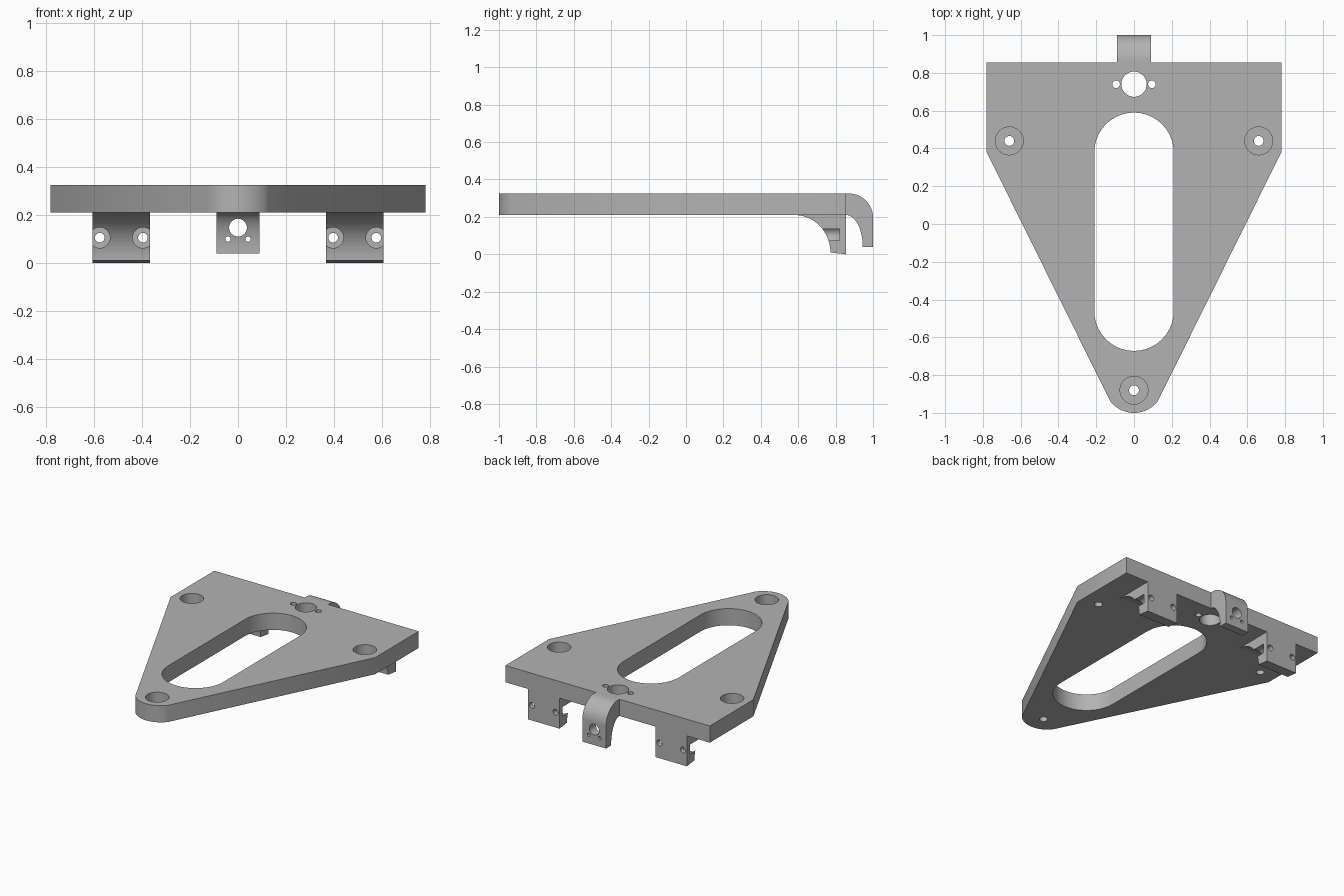
import bpy, bmesh
from math import sin, cos, pi, radians, atan2
from mathutils import Matrix, Vector

if "Cube" in bpy.data.objects:
    bpy.data.objects.remove(bpy.data.objects["Cube"])

grey = bpy.data.materials.new("matte grey")
grey.use_nodes = True
grey.diffuse_color = (0.45, 0.45, 0.45, 1)
grey.node_tree.nodes["Principled BSDF"].inputs["Base Color"].default_value = (0.45, 0.45, 0.45, 1)

BASE, TOP, BACK = 0.21, 0.325, 0.855


def arc(cx, cy, rx, ry, start, end, steps=20):
    """Points along an elliptical arc, angles in degrees."""
    angles = [radians(start + (end - start) * i / steps) for i in range(steps + 1)]
    return [(cx + rx * cos(a), cy + ry * sin(a)) for a in angles]


def extrude(name, points, low, high, axis="z"):
    """Solid from a profile: (x, y) along z, or (y, z) along x."""
    bm = bmesh.new()
    place = (lambda a, b: (a, b, low)) if axis == "z" else (lambda a, b: (low, a, b))
    face = bm.faces.new([bm.verts.new(place(a, b)) for a, b in points])
    moved = bmesh.ops.extrude_face_region(bm, geom=[face])["geom"]
    shift = Vector((0, 0, high - low)) if axis == "z" else Vector((high - low, 0, 0))
    bmesh.ops.translate(bm, vec=shift, verts=[v for v in moved if isinstance(v, bmesh.types.BMVert)])
    bmesh.ops.recalc_face_normals(bm, faces=bm.faces)
    mesh = bpy.data.meshes.new(name)
    bm.to_mesh(mesh)
    bm.free()
    mesh.materials.append(grey)
    obj = bpy.data.objects.new(name, mesh)
    bpy.context.collection.objects.link(obj)
    return obj


def drill(x, across, r, low, high, axis="z"):
    """Round cutter along z at (x, y), or along y at (x, z)."""
    obj = extrude("drill", arc(0, 0, r, r, 0, 348.75, 31), low, high)
    if axis == "y":
        obj.data.transform(Matrix.Rotation(radians(-90), 4, "X"))
        obj.data.transform(Matrix.Translation((x, 0, across)))
    else:
        obj.data.transform(Matrix.Translation((x, across, 0)))
    return obj


def cut(target, cutters):
    bpy.context.view_layer.objects.active = target
    for cutter in cutters:
        cutter.hide_render = True
        mod = target.modifiers.new("cut", "BOOLEAN")
        mod.operation, mod.solver, mod.object = "DIFFERENCE", "EXACT", cutter
        bpy.ops.object.modifier_apply(modifier=mod.name)
        bpy.data.objects.remove(cutter)


# Tapered plate with a rounded nose
nose_angle = 180 / pi * atan2(-0.10, 0.125)
outline = [(-0.78, BACK), (-0.78, 0.38)]
outline += arc(0, -0.84, 0.16, 0.16, -180 - nose_angle, nose_angle)
outline += [(0.78, 0.38), (0.78, BACK)]
plate = extrude("mounting_plate", outline, BASE, TOP)

# Long slot, counterbored screw holes and the central hole group
slot = arc(0, 0.38, 0.21, 0.21, 0, 180) + arc(0, -0.462, 0.21, 0.21, 180, 360)
holes = [extrude("slot", slot, 0.1, 0.4)]
for x, y in [(-0.66, 0.44), (0.66, 0.44), (0, -0.88)]:
    holes += [drill(x, y, 0.074, 0.24, 0.4), drill(x, y, 0.026, 0.1, 0.4)]
holes += [drill(x, 0.74, r, 0.1, 0.4) for x, r in [(0, 0.067), (-0.095, 0.02), (0.095, 0.02)]]
cut(plate, holes)

# Curved hook at the back, with one large and two small holes
hook_profile = arc(0.87, 0.195, 0.13, 0.13, 90, 0) + [(1.0, 0.04)]
hook_profile += arc(BACK, 0.04, 0.09, 0.17, 0, 90) + [(BACK, TOP)]
hook = extrude("back_hook", hook_profile, -0.09, 0.09, "x")
cut(hook, [drill(x, z, r, 0.8, 1.1, "y")
           for x, z, r in [(0, 0.147, 0.037), (-0.042, 0.099, 0.011), (0.042, 0.099, 0.011)]])

# Two filleted brackets below the back edge, each with two counterbored bolt holes
bracket_profile = [(BACK, BASE), (BACK, 0)] + arc(0.58, 0.01, 0.192, 0.2, 0, 90)
brackets = []
for side, name in [(-1, "right_bracket"), (1, "left_bracket")]:
    low, high = sorted((side * 0.367, side * 0.605))
    bracket = extrude(name, bracket_profile, low, high, "x")
    bolts = []
    for x in (0.396, 0.576):
        bolts += [drill(side * x, 0.105, 0.043, 0.5, 0.82, "y"),
                  drill(side * x, 0.105, 0.02, 0.5, 1.0, "y")]
    cut(bracket, bolts)
    brackets.append(bracket)

# Smooth the curved walls, keep the machined edges sharp
bpy.ops.object.select_all(action="DESELECT")
for obj in [plate, hook] + brackets:
    obj.select_set(True)
bpy.context.view_layer.objects.active = plate
bpy.ops.object.shade_smooth_by_angle(angle=radians(30))
